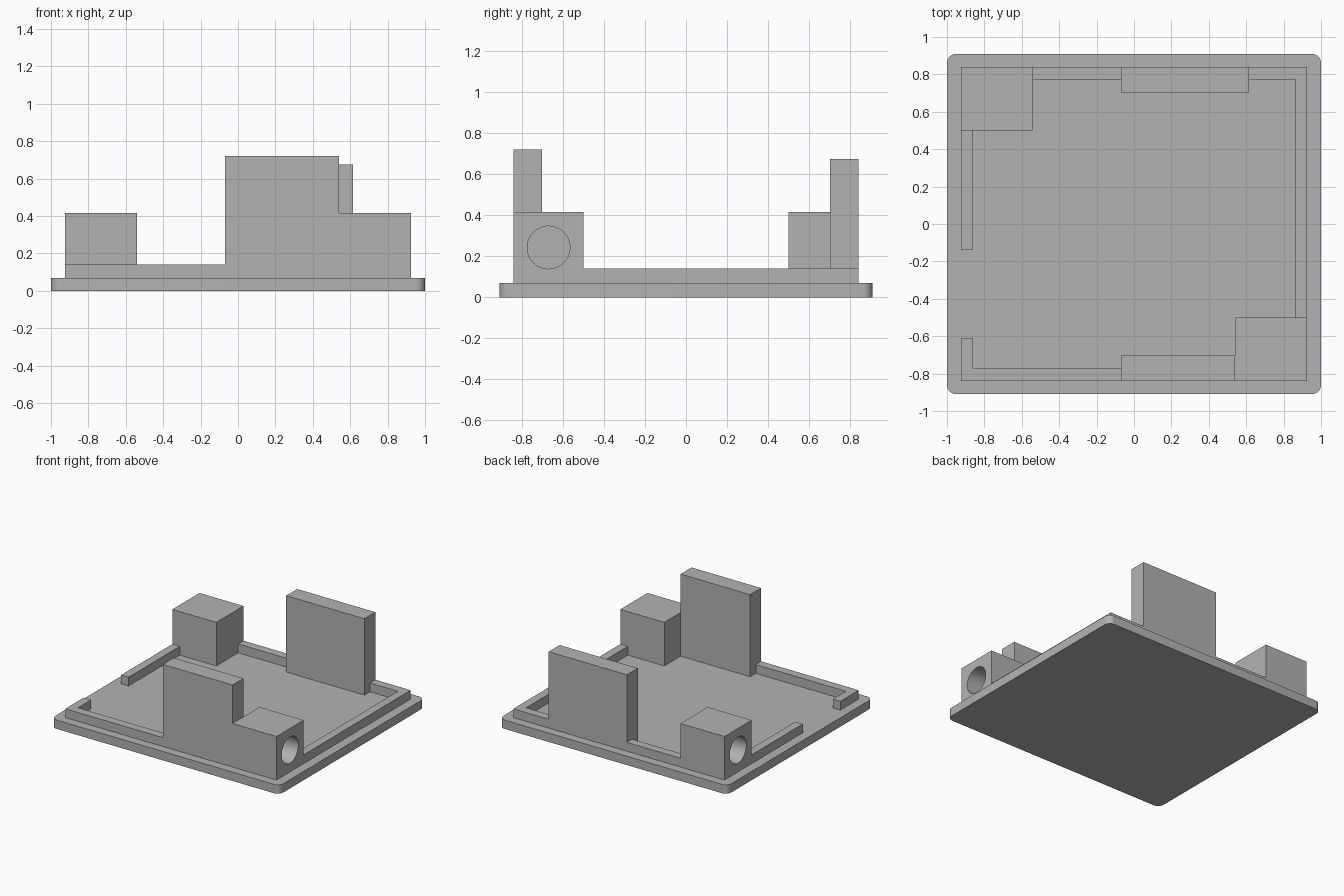
import bpy
import bmesh
import math
from mathutils import Matrix, Vector

if "Cube" in bpy.data.objects:
    bpy.data.objects.remove(bpy.data.objects["Cube"], do_unlink=True)

# Single plain grey
GREY = (0.45, 0.45, 0.45, 1.0)
grey = bpy.data.materials.new("plain grey")
grey.use_nodes = True
grey.diffuse_color = GREY
grey.node_tree.nodes["Principled BSDF"].inputs["Base Color"].default_value = GREY

# Shared dimensions
BASE_X, BASE_Y, FLOOR = 1.0, 0.91, 0.07
OUT_X, OUT_Y = 0.925, 0.84
IN_X, IN_Y = 0.86, 0.773
RIM_TOP, BLOCK_TOP = 0.14, 0.415
BLOCK_X, BLOCK_Y = 0.54, 0.50
PANEL_Y, PANEL_START = 0.703, -0.07


def finish(name, bm):
    mesh = bpy.data.meshes.new(name)
    bmesh.ops.recalc_face_normals(bm, faces=bm.faces)
    bm.to_mesh(mesh)
    bm.free()
    obj = bpy.data.objects.new(name, mesh)
    mesh.materials.append(grey)
    bpy.context.collection.objects.link(obj)
    return obj


def activate(obj):
    bpy.ops.object.select_all(action="DESELECT")
    obj.select_set(True)
    bpy.context.view_layer.objects.active = obj


def box(name, x0, x1, y0, y1, z0, z1):
    bm = bmesh.new()
    size = Vector((x1 - x0, y1 - y0, z1 - z0))
    centre = Vector((x0 + x1, y0 + y1, z0 + z1)) / 2
    bmesh.ops.create_cube(bm, size=1, matrix=Matrix.Translation(centre) @ Matrix.Diagonal(size.to_4d()))
    return finish(name, bm)


def prism(name, outline, z0, z1):
    """Extrude a plan outline upward."""
    bm = bmesh.new()
    face = bm.faces.new([bm.verts.new((x, y, z0)) for x, y in outline])
    top = bmesh.ops.extrude_face_region(bm, geom=[face])
    verts = [v for v in top["geom"] if isinstance(v, bmesh.types.BMVert)]
    bmesh.ops.translate(bm, vec=(0, 0, z1 - z0), verts=verts)
    return finish(name, bm)


def bore(block, side):
    """Sink a blind round hole into the outer end of a corner block."""
    depth = 0.31
    bm = bmesh.new()
    centre = Vector((side * OUT_X, -side * 0.67, 0.243))
    bmesh.ops.create_cone(bm, cap_ends=True, segments=48, radius1=0.104, radius2=0.104, depth=2 * depth,
                          matrix=Matrix.Translation(centre) @ Matrix.Rotation(math.pi / 2, 4, "Y"))
    cutter = finish("hole_cutter", bm)
    cutter.hide_render = True
    activate(block)
    mod = block.modifiers.new("hole", "BOOLEAN")
    mod.operation, mod.solver, mod.object = "DIFFERENCE", "EXACT", cutter
    bpy.ops.object.modifier_apply(modifier=mod.name)
    bpy.data.objects.remove(cutter, do_unlink=True)
    bpy.ops.object.shade_smooth_by_angle(angle=math.radians(30))


# Base plate with rounded vertical corners
base = box("base_plate", -BASE_X, BASE_X, -BASE_Y, BASE_Y, 0, FLOOR)
bm = bmesh.new()
bm.from_mesh(base.data)
uprights = [e for e in bm.edges if abs(e.verts[0].co.z - e.verts[1].co.z) > 0.01]
bmesh.ops.bevel(bm, geom=uprights, offset=0.05, segments=8, profile=0.5, affect="EDGES")
bm.to_mesh(base.data)
bm.free()
activate(base)
bpy.ops.object.shade_smooth_by_angle(angle=math.radians(30))

# Low rim, broken by the blocks, the panels and a gap on the -x side
prism("front_rim", [(-OUT_X, -OUT_Y), (PANEL_START, -OUT_Y), (PANEL_START, -IN_Y),
                    (-IN_X, -IN_Y), (-IN_X, -0.61), (-OUT_X, -0.61)], FLOOR, RIM_TOP)
box("right_rim", -OUT_X, -IN_X, -0.14, BLOCK_Y, FLOOR, RIM_TOP)
box("back_rim", -BLOCK_X, PANEL_START, IN_Y, OUT_Y, FLOOR, RIM_TOP)
prism("left_rim", [(OUT_X, -BLOCK_Y), (OUT_X, OUT_Y), (0.615, OUT_Y),
                   (0.615, IN_Y), (IN_X, IN_Y), (IN_X, -BLOCK_Y)], FLOOR, RIM_TOP)

# Tall upright panels
box("front_panel", PANEL_START, BLOCK_X, -OUT_Y, -PANEL_Y, FLOOR, 0.72)
box("back_panel", PANEL_START, 0.615, PANEL_Y, OUT_Y, FLOOR, 0.675)

# Opposite corner blocks with round sockets
bore(box("front_corner_block", BLOCK_X, OUT_X, -OUT_Y, -BLOCK_Y, FLOOR, BLOCK_TOP), 1)
bore(box("back_corner_block", -OUT_X, -BLOCK_X, BLOCK_Y, OUT_Y, FLOOR, BLOCK_TOP), -1)
